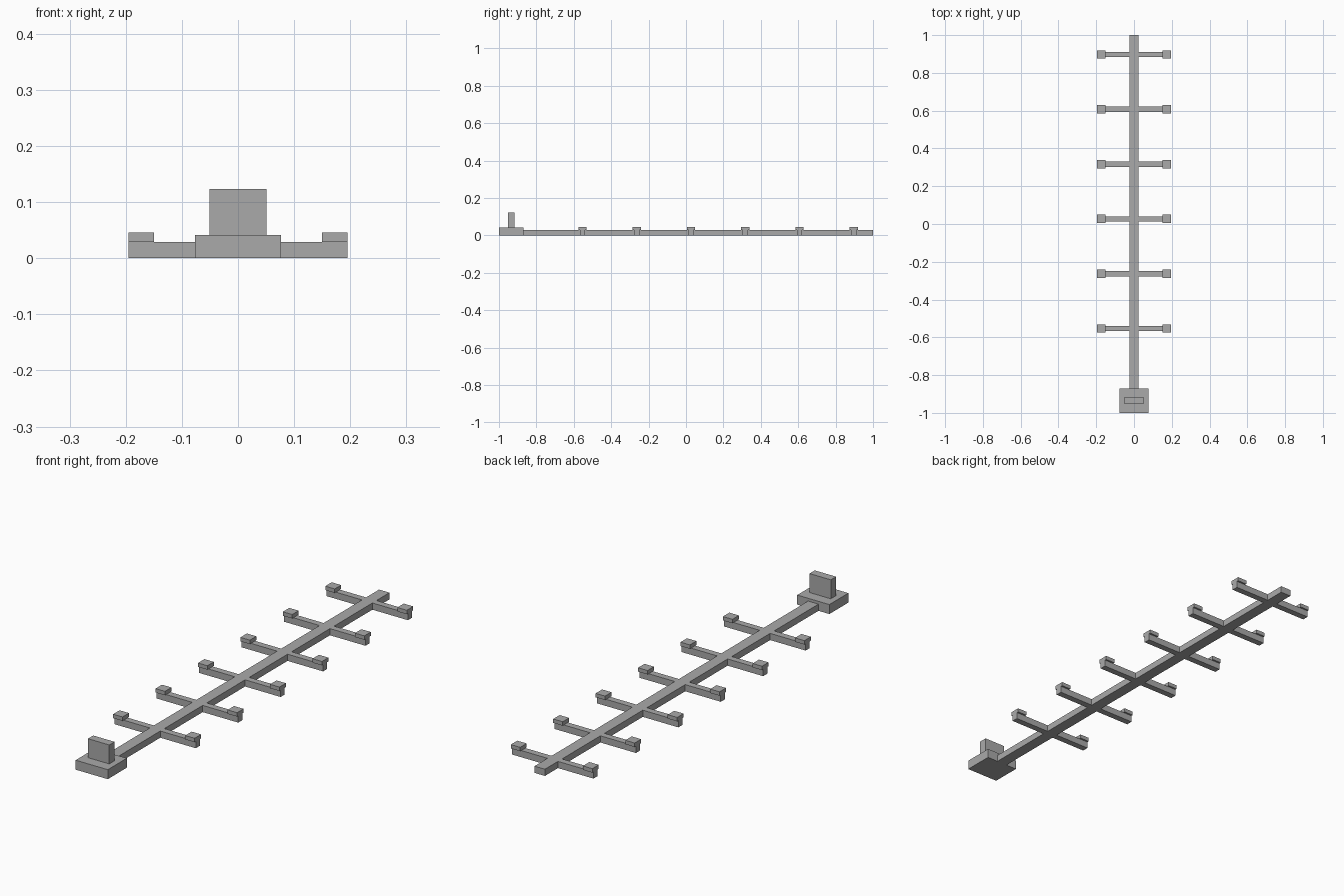
import bpy

cube = bpy.data.objects.get("Cube")
if cube:
    bpy.data.objects.remove(cube, do_unlink=True)

# Single flat grey
grey = bpy.data.materials.new("plain grey")
grey.use_nodes = True
colour = (0.4, 0.4, 0.4, 1)
grey.diffuse_color = colour
grey.node_tree.nodes["Principled BSDF"].inputs["Base Color"].default_value = colour


def box(name, low, high):
    """Axis-aligned box between two corners."""
    centre = [(a + b) / 2 for a, b in zip(low, high)]
    bpy.ops.mesh.primitive_cube_add(size=1, location=centre)
    obj = bpy.context.object
    obj.name = name
    obj.scale = [b - a for a, b in zip(low, high)]
    bpy.ops.object.transform_apply(location=False, rotation=False, scale=True)
    obj.data.materials.append(grey)
    return obj


BEAM_TOP = 0.029
CAP_TOP = 0.046
REACH = 0.195
BASE_BACK = -0.87

# Front block with its upright plate
box("base_block", (-0.077, -1, 0), (0.077, BASE_BACK, 0.041))
box("upright_plate", (-0.051, -0.953, 0.041), (0.051, -0.917, 0.123))

# Long central beam
box("spine", (-0.025, BASE_BACK, 0), (0.025, 1, BEAM_TOP))

# Evenly spaced cross arms, each half ending in a raised cap
for i in range(6):
    y = -0.553 + 0.29 * i
    for side, s in (("left", 1), ("right", -1)):
        inner, cap_inner, outer = 0.025 * s, 0.15 * s, REACH * s
        x0, x1 = sorted((inner, outer))
        box(f"{side}_arm_{i + 1}", (x0, y - 0.014, 0), (x1, y + 0.014, BEAM_TOP))
        x0, x1 = sorted((cap_inner, outer))
        box(f"{side}_cap_{i + 1}", (x0, y - 0.022, BEAM_TOP), (x1, y + 0.022, CAP_TOP))
